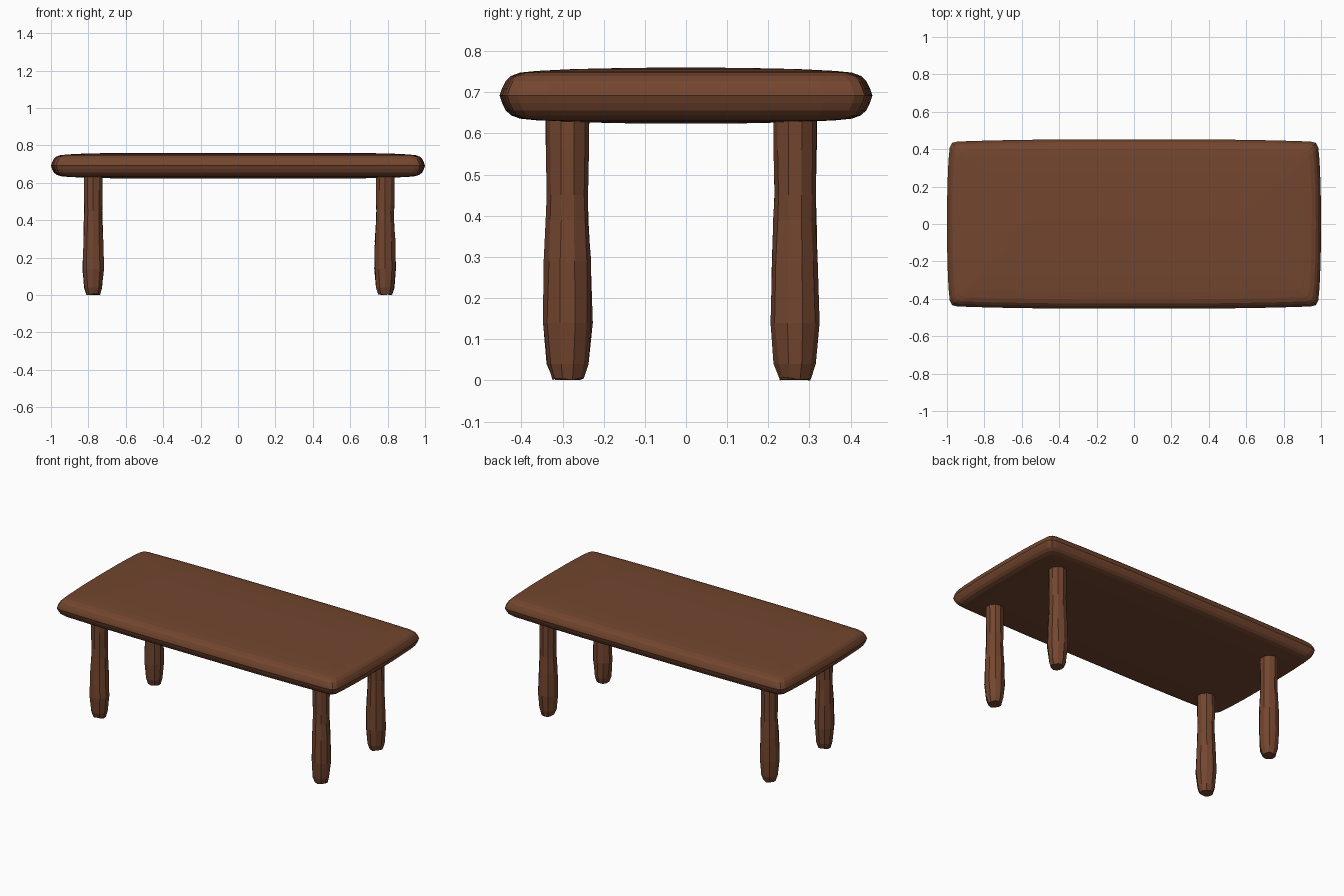
import bpy, bmesh, math, random

if "Cube" in bpy.data.objects:
    bpy.data.objects.remove(bpy.data.objects["Cube"])

random.seed(4)
wood = bpy.data.materials.new("dark_wood")
wood.diffuse_color = (0.17, 0.06, 0.028, 1)
wood.use_nodes = True
wood.node_tree.nodes["Principled BSDF"].inputs["Base Color"].default_value = wood.diffuse_color


def loft(name, rings):
    """Skin a stack of equal-length point rings and cap both ends."""
    bm = bmesh.new()
    loops = [[bm.verts.new(p) for p in ring] for ring in rings]
    n = len(loops[0])
    for a, b in zip(loops, loops[1:]):
        for i in range(n):
            j = (i + 1) % n
            bm.faces.new((a[i], a[j], b[j], b[i]))
    bm.faces.new(loops[0][::-1])
    bm.faces.new(loops[-1])
    bmesh.ops.recalc_face_normals(bm, faces=bm.faces)
    mesh = bpy.data.meshes.new(name)
    bm.to_mesh(mesh)
    bm.free()
    mesh.materials.append(wood)
    obj = bpy.data.objects.new(name, mesh)
    bpy.context.collection.objects.link(obj)
    return obj


# Tabletop: gently bowed rectangle outline, mirrored to all four quadrants
HX, HY, MID = 1.0, 0.453, 0.692
quarter = [(1.0, 0), (0.998, 0.2), (0.992, 0.34), (0.985, 0.41), (0.972, 0.434),
           (0.945, 0.441), (0.75, 0.447), (0.45, 0.452), (0, 0.453)]
half = quarter + [(-x, y) for x, y in quarter[-2::-1]]
outline = half + [(x, -y) for x, y in half[-2:0:-1]]

# Rounded edge: inset from the outline and height above the middle
edge = [(0, 0), (0.006, 0.018), (0.015, 0.036), (0.028, 0.048), (0.05, 0.056),
        (0.09, 0.060), (0.18, 0.0645), (0.32, 0.0675), (0.42, 0.068)]
section = [(d, -h) for d, h in edge[:0:-1]] + edge
loft("tabletop", [[(x * (HX - d) / HX, y * (HY - d) / HY, MID + h)
                   for x, y in outline] for d, h in section])

# Legs: hand-hewn posts, thicker low down with a chamfered foot
SIDES = 10
leg_profile = [(0.004, 0.038), (0.04, 0.050), (0.14, 0.059), (0.29, 0.056),
               (0.39, 0.051), (0.45, 0.050), (0.56, 0.052), (0.66, 0.053)]


def leg(name, cx, cy):
    rings = []
    for z, r in leg_profile:
        wobble = 0.05 if z < 0.4 else 0.015
        ring = []
        for i in range(SIDES):
            a = math.tau * (i + 0.5) / SIDES
            k = r * (1 + random.uniform(-wobble, wobble))
            dz = random.uniform(-0.004, 0.004) if z < 0.01 else 0
            ring.append((cx + k * math.cos(a), cy + k * math.sin(a), z + dz))
        rings.append(ring)
    return loft(name, rings)


for side, x in (("left", -0.774), ("right", 0.787)):
    for end, y in (("front", -0.288), ("back", 0.265)):
        leg(f"{end}_{side}_leg", x, y)
